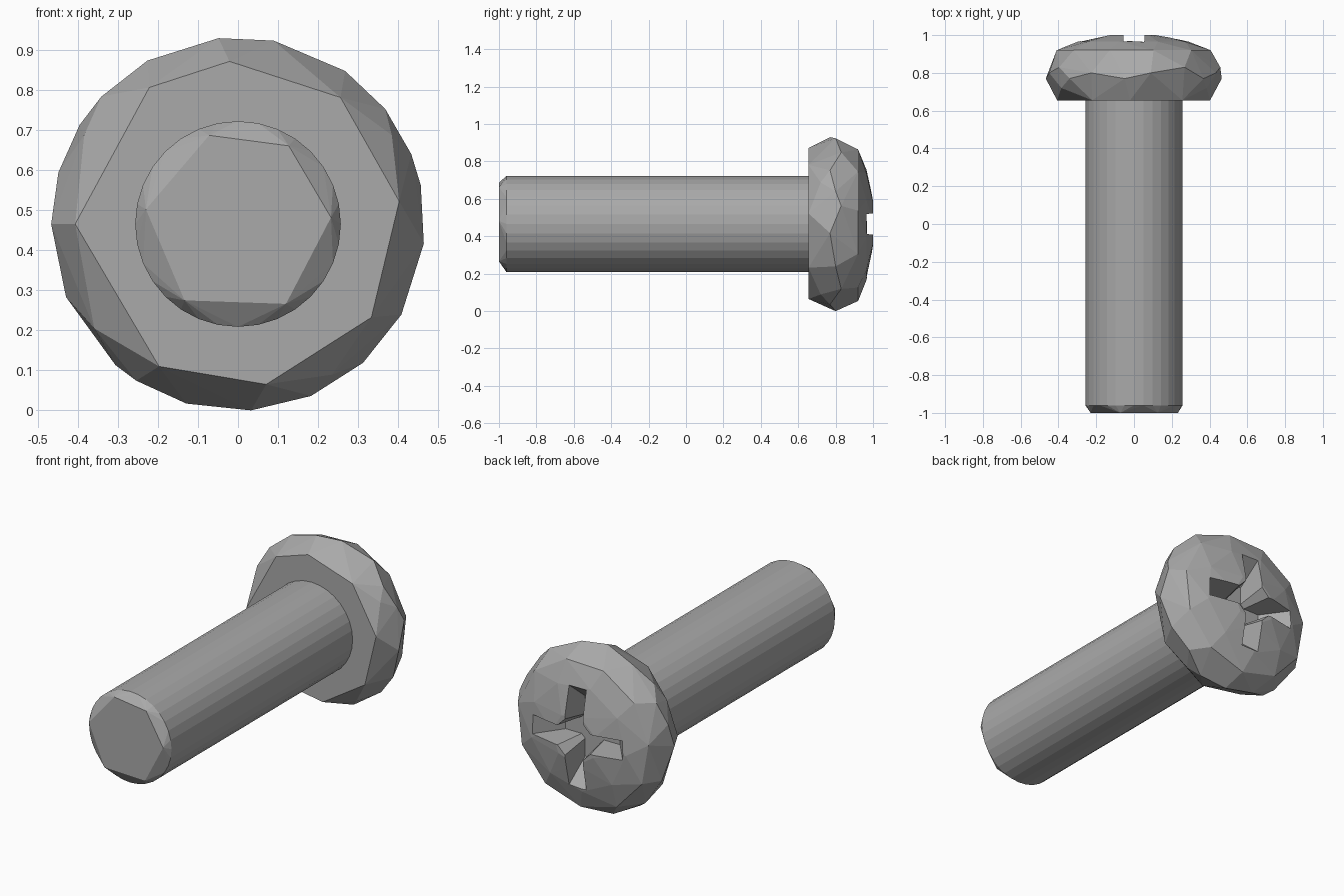
import bpy, bmesh, math

if "Cube" in bpy.data.objects:
    bpy.data.objects.remove(bpy.data.objects["Cube"])

CZ = 0.465  # height of the screw axis

steel = bpy.data.materials.new("grey steel")
steel.diffuse_color = (0.40, 0.40, 0.40, 1)
steel.use_nodes = True
steel.node_tree.nodes["Principled BSDF"].inputs["Base Color"].default_value = steel.diffuse_color


def ring(y, r, degrees):
    """Points on a circle around the screw axis, seen from the front."""
    return [(r * math.cos(math.radians(a)), y, CZ + r * math.sin(math.radians(a)))
            for a in degrees]


def even(n, phase=0):
    return [phase + 360 * i / n for i in range(n)]


def hull(name, points):
    bm = bmesh.new()
    for p in points:
        bm.verts.new(p)
    bmesh.ops.convex_hull(bm, input=bm.verts[:])
    bmesh.ops.dissolve_limit(bm, angle_limit=0.01, verts=bm.verts[:], edges=bm.edges[:])
    bmesh.ops.recalc_face_normals(bm, faces=bm.faces[:])
    mesh = bpy.data.meshes.new(name)
    bm.to_mesh(mesh)
    bm.free()
    mesh.materials.append(steel)
    ob = bpy.data.objects.new(name, mesh)
    bpy.context.collection.objects.link(ob)
    return ob


# Shaft with a six-cornered chamfered tip
hull("shaft", ring(0.66, 0.257, even(32)) + ring(-0.96, 0.257, even(32))
     + ring(-1.0, 0.233, [4, 57, 108, 171, 235, 301]))

# Faceted pan head: flat underside, widest belt, domed top
belt = [96, 79, 55, 38, 22, 12, -6, -29, -48, -67, -86,
        -106, -123, -131, -157, 180, 164, 148, 137, 119]
points = ring(0.655, 0.407, [180, 123, 93, 51, 8, -35, -80, -119])
for i, a in enumerate(belt):
    points += ring(0.77 + 0.03 * (i % 3), 0.467, [a])
points += ring(0.72, 0.444, [-144, 30, -58, 150])
points += ring(0.92, 0.412, even(11, 10))
points += ring(0.965, 0.30, even(9, 25))
points += ring(1.0, 0.14, even(7, 5))
head = hull("head", points)


# Cross recess cutters: two tapered bars and a tapered core
def bar(y, half_length, half_width, turn):
    pts = []
    for a in (-half_length, half_length):
        for b in (-half_width, half_width):
            x, z = (b, a) if turn else (a, b)
            pts.append((x, y, CZ + z))
    return pts


cutters = [hull("recess_bar_cutter_%d" % t,
                bar(1.05, 0.35, 0.058, t) + bar(0.83, 0.17, 0.048, t)) for t in (0, 1)]
cutters.append(hull("recess_core_cutter",
                    ring(1.05, 0.13, even(8, 22.5)) + ring(0.83, 0.09, even(8, 22.5))))
for c in cutters:
    c.hide_render = True
    c.hide_viewport = True
    mod = head.modifiers.new("cross recess", 'BOOLEAN')
    mod.operation = 'DIFFERENCE'
    mod.solver = 'EXACT'
    mod.object = c
